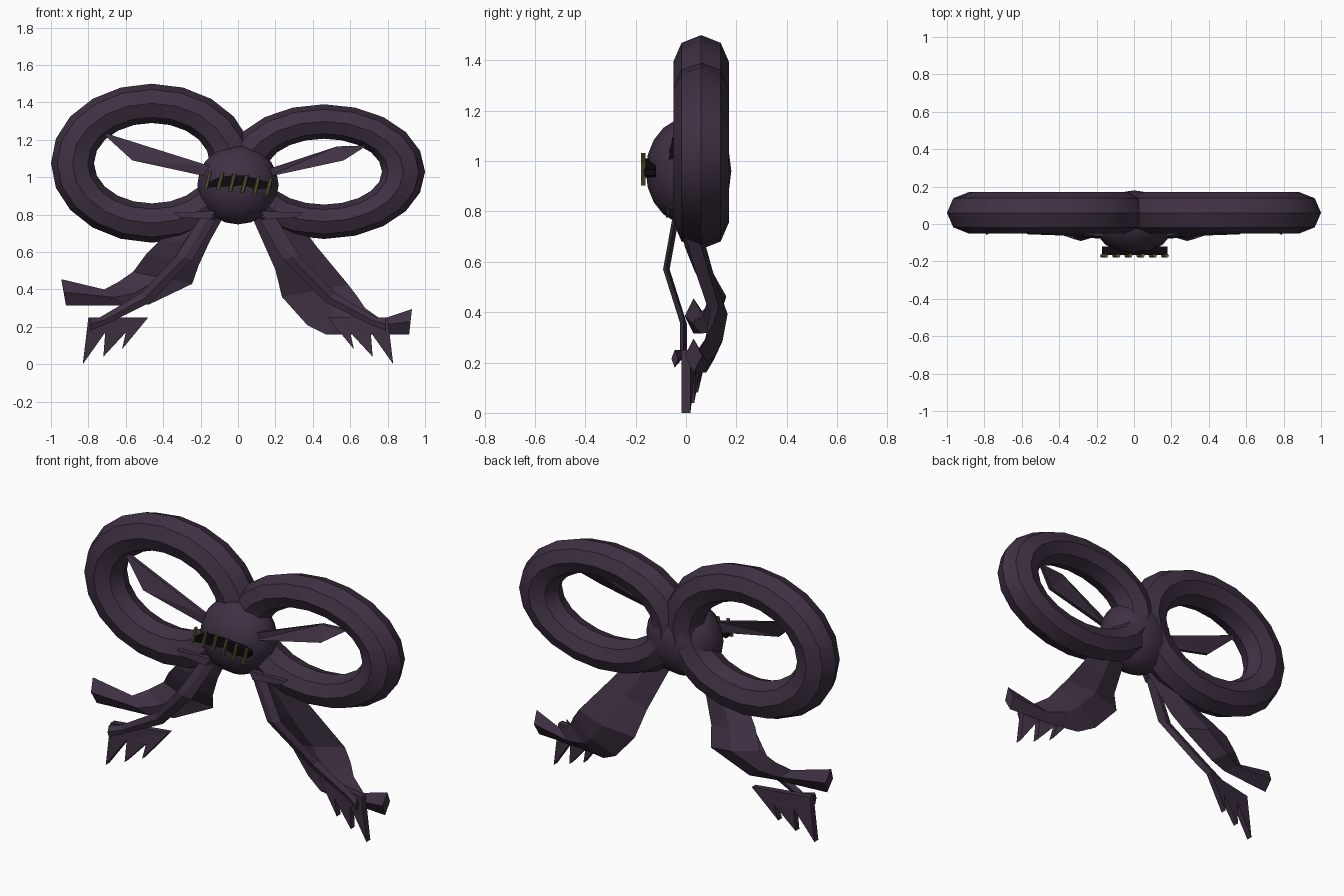
import bpy, bmesh, math
from mathutils import Vector

if "Cube" in bpy.data.objects:
    bpy.data.objects.remove(bpy.data.objects["Cube"])


def material(name, rgb):
    m = bpy.data.materials.new(name)
    m.diffuse_color = (*rgb, 1)
    m.use_nodes = True
    m.node_tree.nodes["Principled BSDF"].inputs["Base Color"].default_value = m.diffuse_color
    return m


PLUM = material("dark plum cloth", (0.050, 0.030, 0.056))
BLACK = material("black mouth", (0.004, 0.003, 0.004))
OLIVE = material("olive thread", (0.14, 0.115, 0.04))


def finish(name, bm, mat, smooth=False):
    bmesh.ops.recalc_face_normals(bm, faces=bm.faces)
    me = bpy.data.meshes.new(name)
    bm.to_mesh(me)
    bm.free()
    me.materials.append(mat)
    ob = bpy.data.objects.new(name, me)
    bpy.context.collection.objects.link(ob)
    if smooth:
        bpy.ops.object.select_all(action='DESELECT')
        ob.select_set(True)
        bpy.context.view_layer.objects.active = ob
        bpy.ops.object.shade_smooth_by_angle(angle=math.radians(30))
    return ob


def loft(name, rings, mat, closed=False, smooth=False):
    """Skin a row of equal cross-sections; cap the ends unless closed."""
    bm = bmesh.new()
    vs = [[bm.verts.new(p) for p in r] for r in rings]
    n, k = len(vs), len(vs[0])
    for i in range(n if closed else n - 1):
        a, b = vs[i], vs[(i + 1) % n]
        for j in range(k):
            bm.faces.new((a[j], a[(j + 1) % k], b[(j + 1) % k], b[j]))
    if not closed:
        bm.faces.new(vs[0])
        bm.faces.new(vs[-1])
    return finish(name, bm, mat, smooth)


def bow_loop(name, cx, cz, rx, rz, tx, tz):
    """Squashed torus with an octagonal tube."""
    rings = []
    for i in range(20):
        a = math.tau * i / 20
        ring = []
        for j in range(8):
            b = math.tau * j / 8
            ring.append((cx + (rx + tx * math.cos(b)) * math.cos(a),
                         0.06 + 0.11 * math.sin(b),
                         cz + (rz + tz * math.cos(b)) * math.sin(a)))
        rings.append(ring)
    return loft(name, rings, PLUM, True, True)


def tail(name, stations, side, t):
    """Ribbon given as outer edge x,z, inner edge x,z and depth y."""
    rings = []
    for ox, oz, ix, iz, y in stations:
        mx, mz = side * (ox + ix) / 2, (oz + iz) / 2
        rings.append([(side * ox, y, oz), (mx, y - t, mz),
                      (side * ix, y, iz), (mx, y + t, mz)])
    return loft(name, rings, PLUM)


def plate(name, pts, side, thick):
    """Thin sheet through the points, thickened along y."""
    bm = bmesh.new()
    f = [bm.verts.new((side * x, y - thick / 2, z)) for x, y, z in pts]
    b = [bm.verts.new((side * x, y + thick / 2, z)) for x, y, z in pts]
    bm.faces.new(f)
    bm.faces.new(b[::-1])
    for i in range(len(pts)):
        j = (i + 1) % len(pts)
        bm.faces.new((f[i], f[j], b[j], b[i]))
    bmesh.ops.triangulate(bm, faces=[q for q in bm.faces if len(q.verts) > 4])
    return finish(name, bm, PLUM)


# Two bow loops
bow_loop("left_loop", -0.46, 1.075, 0.425, 0.32, 0.115, 0.105)
bow_loop("right_loop", 0.46, 1.03, 0.425, 0.268, 0.115, 0.092)

# Round knot
bm = bmesh.new()
bmesh.ops.create_uvsphere(bm, u_segments=16, v_segments=10, radius=1)
for v in bm.verts:
    v.co = Vector((0.217 * v.co.x, 0.01 + 0.17 * v.co.y, 0.96 + 0.212 * v.co.z))
finish("knot", bm, PLUM, True)

# Wide rear ribbon tails, unequal in length
tail("left_tail", [(.28, .82, .06, .82, .0), (.42, .66, .15, .66, .03),
                   (.49, .59, .21, .53, .07), (.56, .495, .245, .43, .125),
                   (.64, .44, .475, .32, .10), (.715, .40, .60, .315, .06),
                   (.945, .455, .92, .315, .03)], -1, .035)
tail("right_tail", [(.28, .82, .06, .82, .0), (.42, .63, .2, .505, .07),
                    (.59, .425, .235, .36, .13), (.64, .36, .37, .21, .11),
                    (.68, .30, .47, .16, .08), (.765, .24, .62, .16, .05),
                    (.93, .295, .915, .16, .03)], 1, .035)

for side, word in ((-1, "left"), (1, "right")):
    # Narrow front ribbon
    tail(word + "_front_ribbon",
         [(.20, .79, .12, .77, -.04), (.33, .58, .24, .56, -.078),
          (.52, .38, .47, .33, -.01), (.74, .25, .69, .22, -.01),
          (.79, .25, .79, .18, -.045)], side, .013)
    # Torn, pointed ribbon end
    plate(word + "_torn_end",
          [(.80, .0, .25), (.83, .0, .0), (.71, .02, .17), (.72, .015, .04),
           (.60, .04, .17), (.62, .03, .08), (.48, .07, .25)], side, .035)
    # Small fold below the knot
    plate(word + "_knot_fold",
          [(.12, -.06, .82), (.345, -.05, .81), (.31, -.055, .785),
           (.15, -.065, .775)], side, .03)

# Pointed ribbons crossing the loop openings
plate("left_inner_ribbon", [(-.15, -.06, 1.06), (-.15, -.06, 1.0),
      (-.565, -.045, 1.09), (-.74, .02, 1.25), (-.66, .01, 1.22)], 1, .02)
plate("right_inner_ribbon", [(.15, -.06, 1.04), (.15, -.06, 1.0),
      (.565, -.045, 1.09), (.69, .02, 1.17), (.53, .01, 1.165)], 1, .02)

# Wavy stitched mouth
mouth = []
for x, z, h in ((-.17, .955, .012), (-.10, .975, .025), (-.03, .98, .03),
                (.03, .985, .025), (.09, .965, .03), (.18, .955, .012)):
    mouth.append([(x, -.167, z - h), (x, -.167, z + h),
                  (x, -.12, z + h), (x, -.12, z - h)])
loft("mouth", mouth, BLACK)

# Thread stitches
for i in range(6):
    x, z = -.16 + .065 * i, .985 - .007 * i
    top, bottom = Vector((x + .012, -.17, z + .047)), Vector((x - .012, -.17, z - .047))
    loft("stitch_%d" % (i + 1),
         [[p + Vector((.01 * math.cos(a), .01 * math.sin(a), 0))
           for a in (k * math.tau / 6 for k in range(6))] for p in (bottom, top)], OLIVE)
